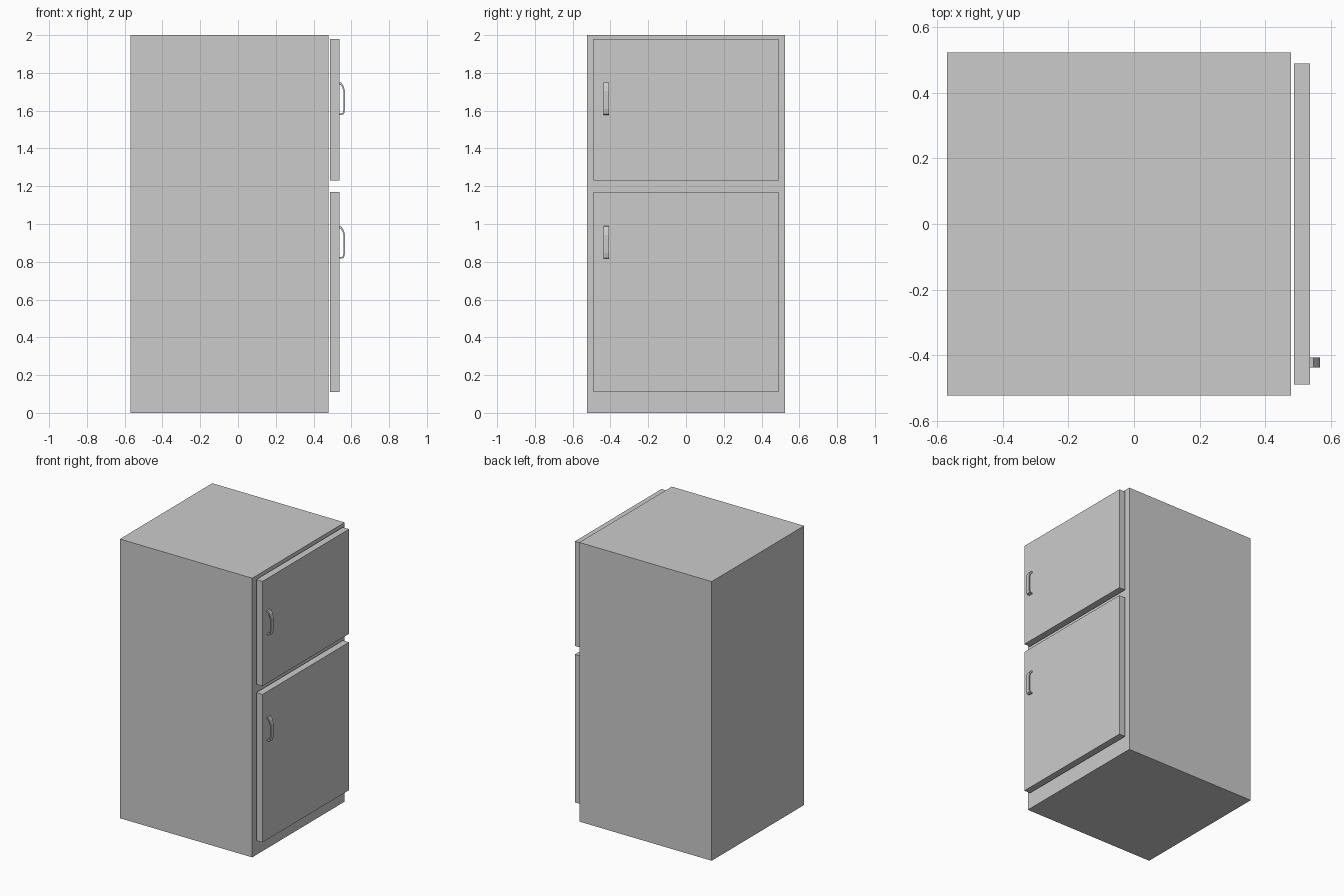
import bpy, bmesh

if "Cube" in bpy.data.objects:
    bpy.data.objects.remove(bpy.data.objects["Cube"])


def box(name, lo, hi):
    bpy.ops.mesh.primitive_cube_add(size=1, location=[(a + b) / 2 for a, b in zip(lo, hi)])
    ob = bpy.context.object
    ob.name = name
    ob.scale = [b - a for a, b in zip(lo, hi)]
    bpy.ops.object.transform_apply(location=False, rotation=False, scale=True)
    return ob


# Closed outline of the bent handle strip: (distance from door, height)
OUTER = [(-0.002, 0.172), (0.010, 0.170), (0.022, 0.152), (0.030, 0.125),
         (0.030, 0.030), (0.024, 0.004), (0.012, 0.0), (-0.002, 0.0)]
INNER = [(-0.002, 0.008), (0.010, 0.008), (0.017, 0.011), (0.022, 0.032),
         (0.022, 0.123), (0.015, 0.145), (0.007, 0.158), (-0.002, 0.160)]


def handle(name, x, y0, y1, z):
    bm = bmesh.new()
    n = len(OUTER)
    inner = INNER[::-1]
    rings = [[bm.verts.new((x + px, y, z + pz)) for px, pz in prof]
             for prof, y in ((OUTER, y0), (OUTER, y1), (inner, y1), (inner, y0))]
    # Four-sided bar swept along the profile
    for i in range(n - 1):
        for k in range(4):
            a, b = rings[k], rings[(k + 1) % 4]
            bm.faces.new((a[i], a[i + 1], b[i + 1], b[i]))
    for i in (0, n - 1):
        bm.faces.new([r[i] for r in rings])
    bmesh.ops.recalc_face_normals(bm, faces=bm.faces)
    mesh = bpy.data.meshes.new(name)
    bm.to_mesh(mesh)
    bm.free()
    ob = bpy.data.objects.new(name, mesh)
    bpy.context.collection.objects.link(ob)


# Cabinet
box("cabinet", (-0.57, -0.523, 0), (0.479, 0.523, 2))

# Doors with their handles
FACE = 0.537
for part, z0, z1, hz in (("freezer", 1.23, 1.98, 1.578), ("fridge", 0.11, 1.17, 0.817)):
    box(part + "_door", (0.488, -0.49, z0), (FACE, 0.49, z1))
    handle(part + "_handle", FACE, -0.438, -0.407, hz)
